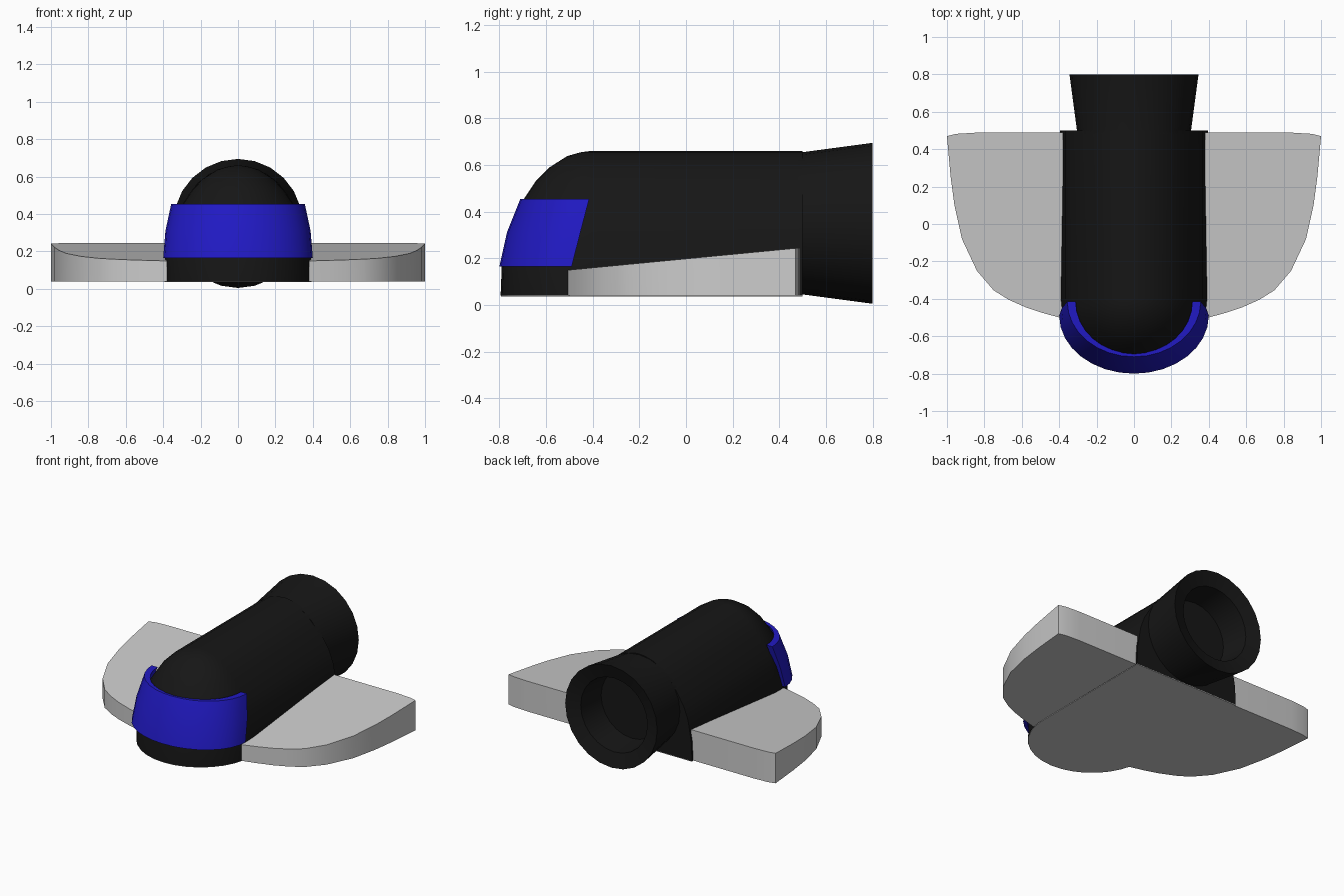
import bpy, bmesh
from math import sin, cos, pi, radians

if "Cube" in bpy.data.objects:
    bpy.data.objects.remove(bpy.data.objects["Cube"])


def material(name, color):
    m = bpy.data.materials.new(name)
    m.diffuse_color = (*color, 1)
    m.use_nodes = True
    m.node_tree.nodes["Principled BSDF"].inputs["Base Color"].default_value = m.diffuse_color
    return m


BLACK = material("black_paint", (0.008, 0.008, 0.008))
BLUE = material("blue_glass", (0.015, 0.01, 0.55))


def loft(name, rings, mat=None, caps=True, angle=35):
    """Skin a stack of equal-length closed rings."""
    bm = bmesh.new()
    vs = [[bm.verts.new(p) for p in ring] for ring in rings]
    n = len(rings[0])
    for a, b in zip(vs, vs[1:]):
        for i in range(n):
            j = (i + 1) % n
            bm.faces.new((a[i], a[j], b[j], b[i]))
    if caps:
        bm.faces.new(vs[0])
        bm.faces.new(vs[-1])
    bmesh.ops.recalc_face_normals(bm, faces=bm.faces)
    me = bpy.data.meshes.new(name)
    bm.to_mesh(me)
    bm.free()
    ob = bpy.data.objects.new(name, me)
    bpy.context.collection.objects.link(ob)
    if mat:
        me.materials.append(mat)
    bpy.ops.object.select_all(action='DESELECT')
    ob.select_set(True)
    bpy.context.view_layer.objects.active = ob
    bpy.ops.object.shade_smooth_by_angle(angle=radians(angle))
    return ob


def arc(rx, ry, y0, z, n=16):
    """Half ellipse bulging to the front."""
    return [(rx * cos(pi * i / n), y0 - ry * sin(pi * i / n), z) for i in range(n + 1)]


def hull_ring(r, z):
    return arc(r, r, -0.4, z) + [(-r, 0.5, z), (r, 0.5, z)]


# Main hull: round nose, vaulted roof
profile = [(0.395, 0.04), (0.39, 0.165), (0.365, 0.31), (0.335, 0.39), (0.295, 0.455),
           (0.245, 0.53), (0.185, 0.59), (0.11, 0.638), (0.05, 0.655), (0.01, 0.66)]
loft("hull", [hull_ring(r, z) for r, z in profile], BLACK)

# Grey belly plate
loft("belly_plate", [hull_ring(0.393, 0.036), hull_ring(0.393, 0.041)])

# Wraparound windscreen with a raked rear edge
screen = [(0.40, 0.31, -0.49, 0.165, 0.03), (0.388, 0.315, -0.453, 0.31, 0.035),
          (0.357, 0.295, -0.415, 0.455, 0.045)]
loft("windscreen", [arc(rx, ry, y, z) + arc(rx - t, ry - 0.017, y, z)[::-1]
                    for rx, ry, y, z, t in screen], BLUE)

# Wings: flat underneath, thickening to the rear
outline = [(0.38, -0.505), (0.48, -0.478), (0.58, -0.445), (0.67, -0.405), (0.75, -0.355),
           (0.84, -0.25), (0.92, -0.08), (0.96, 0.10), (0.98, 0.25), (1.0, 0.47),
           (0.95, 0.482), (0.85, 0.488), (0.38, 0.488)]
wing = loft("wings", [[(x, y, 0.04) for x, y in outline],
                      [(x, y, 0.15 + 0.096 * (y + 0.5)) for x, y in outline]])
wing.modifiers.new("mirror", 'MIRROR')

# Rear engine nozzle: flared outside, recessed hole
nozzle = [(0.305, 0.48), (0.305, 0.5), (0.345, 0.8), (0.25, 0.77), (0.23, 0.58)]
loft("engine_nozzle", [[(r * cos(2 * pi * i / 24), y, 0.35 + r * sin(2 * pi * i / 24))
                        for i in range(24)] for r, y in nozzle], BLACK)
